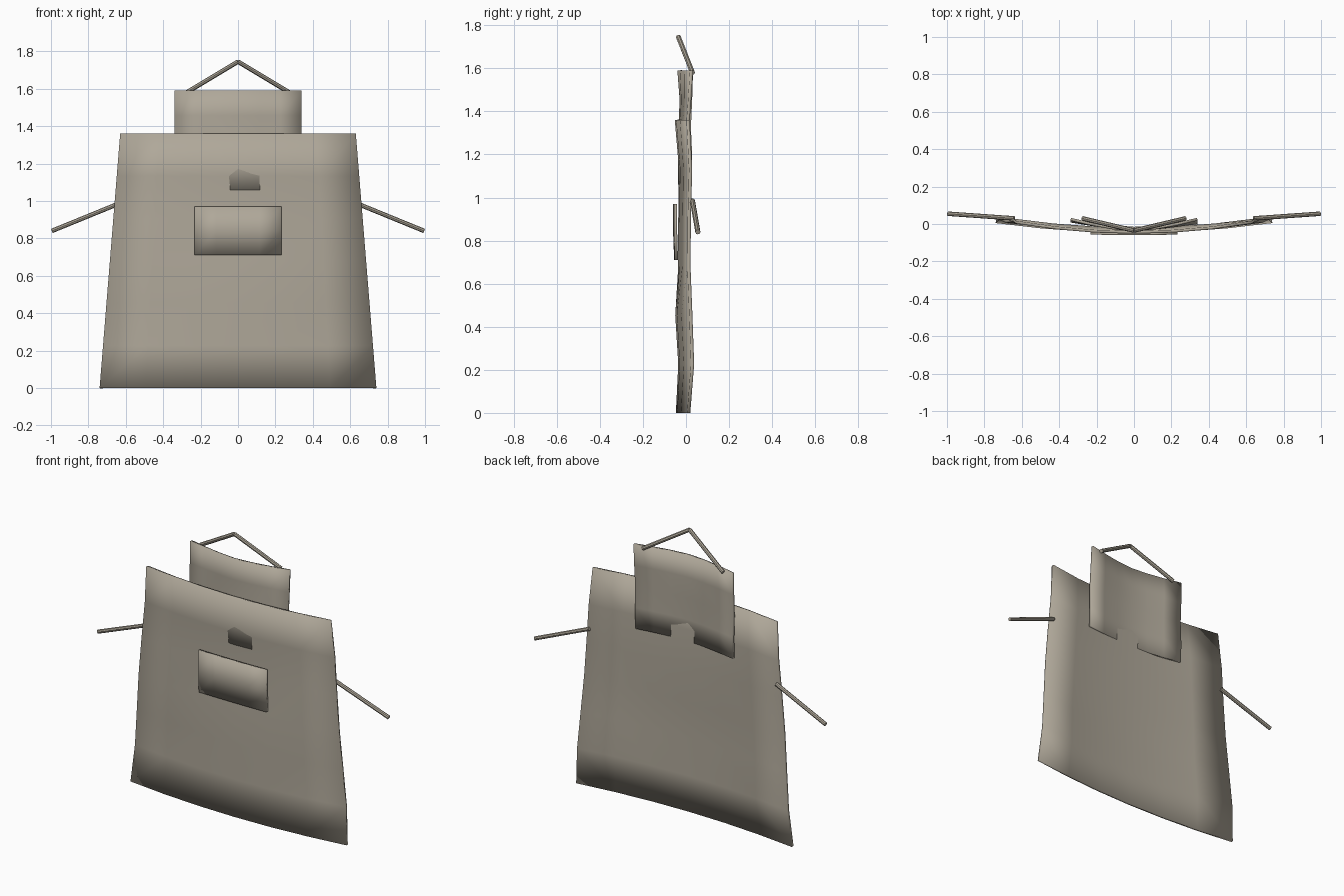
import bpy
import math
from mathutils import Vector

cube = bpy.data.objects.get("Cube")
if cube:
    bpy.data.objects.remove(cube, do_unlink=True)

cloth = bpy.data.materials.new("beige_grey_cloth")
cloth.use_nodes = True
COLOUR = (0.43, 0.39, 0.32, 1)
cloth.diffuse_color = COLOUR
cloth.node_tree.nodes["Principled BSDF"].inputs["Base Color"].default_value = COLOUR


def finish(obj):
    obj.data.materials.append(cloth)
    bpy.ops.object.select_all(action="DESELECT")
    obj.select_set(True)
    bpy.context.view_layer.objects.active = obj
    bpy.ops.object.shade_smooth_by_angle(angle=math.radians(35))


def panel(name, z0, z1, half0, half1, centre, edge, cols, power=2.0, thick=0.015, skew=0.0):
    """Draped sheet: front-surface depth is given per row at the centre and the edge."""
    rows = len(centre) - 1
    verts, faces = [], []
    for r in range(rows + 1):
        t = r / rows
        half = half0 + (half1 - half0) * t
        for c in range(cols + 1):
            u = 2 * c / cols - 1
            y = centre[r] + (edge[r] - centre[r]) * abs(u) ** power - skew * u * (1 - t)
            verts.append((u * half, y, z0 + (z1 - z0) * t))
    w = cols + 1
    for r in range(rows):
        for c in range(cols):
            a = r * w + c
            faces.append((a, a + 1, a + w + 1, a + w))
    mesh = bpy.data.meshes.new(name)
    mesh.from_pydata(verts, [], faces)
    obj = bpy.data.objects.new(name, mesh)
    bpy.context.collection.objects.link(obj)
    solid = obj.modifiers.new("thickness", "SOLIDIFY")
    solid.thickness = thick
    solid.offset = -1
    finish(obj)


def strap(name, start, end, radius=0.012):
    a, b = Vector(start), Vector(end)
    bpy.ops.mesh.primitive_cylinder_add(vertices=8, radius=radius,
                                        depth=(b - a).length, location=(a + b) / 2)
    obj = bpy.context.object
    obj.name = name
    obj.rotation_euler = (b - a).to_track_quat("Z", "Y").to_euler()
    finish(obj)


# Main skirt of the apron, with soft folds
panel("apron_body", 0, 1.36, 0.74, 0.63,
      [-0.047, -0.036, -0.05, -0.036, -0.036, -0.033, -0.052],
      [0.005, 0.023, 0.015, 0.006, 0.008, 0.014, 0.002], 6)

# Bib tucked behind the top edge
panel("bib", 1.06, 1.59, 0.34, 0.34,
      [-0.037, -0.036, -0.034, -0.03, -0.04],
      [0.005, 0.008, 0.004, 0.012, 0.018], 6, power=1.5, skew=0.008)

# Front pocket
panel("pocket", 0.71, 0.97, 0.232, 0.232,
      [-0.055, -0.06, -0.06], [-0.052, -0.056, -0.056], 4)

# Neck strap halves and waist ties
for side, s in (("left", 1), ("right", -1)):
    strap(side + "_neck_strap", (s * 0.275, 0.03, 1.58), (0, -0.035, 1.745))
    strap(side + "_waist_tie", (s * 0.64, 0.03, 0.985), (s * 0.995, 0.055, 0.84))
